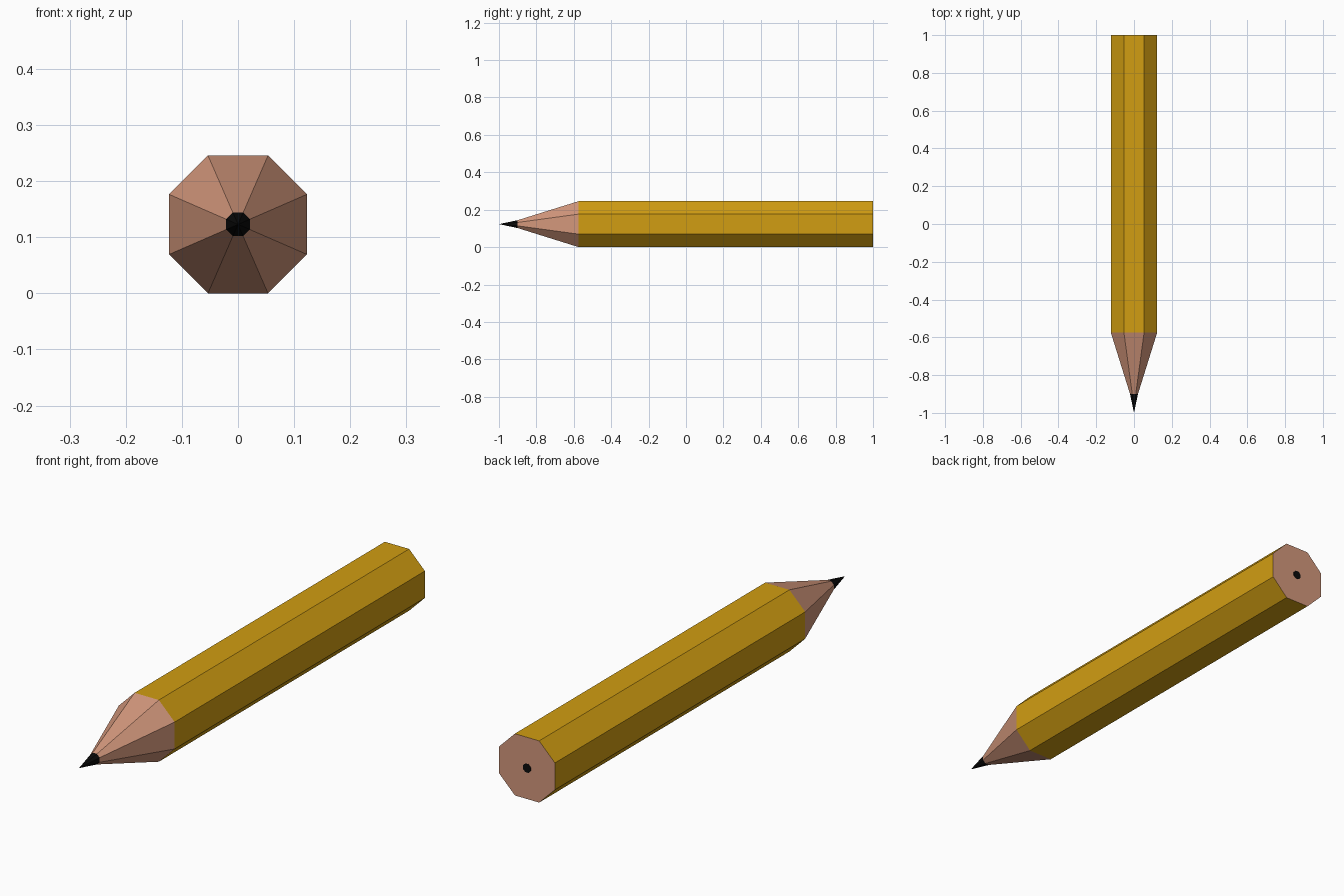
import bpy, bmesh

if "Cube" in bpy.data.objects:
    bpy.data.objects.remove(bpy.data.objects["Cube"])

CZ = 0.1228           # height of the pencil axis
APOTHEM = 0.1228      # half width across the flats
HALF_FLAT = 0.0535    # half length of a top or side facet


def material(name, rgb):
    m = bpy.data.materials.new(name)
    m.diffuse_color = (*rgb, 1)
    m.use_nodes = True
    m.node_tree.nodes["Principled BSDF"].inputs["Base Color"].default_value = m.diffuse_color
    return m


def octagon(r):
    """Eight-sided section with flats up, down, left and right."""
    f = r * HALF_FLAT / APOTHEM
    return [(r, -f), (r, f), (f, r), (-f, r), (-r, f), (-r, -f), (-f, -r), (f, -r)]


def loft(name, rings, mat, cap_front=False, cap_back=False):
    """Join octagonal rings given as (y, half width), front to back; width 0 is a point."""
    bm = bmesh.new()
    loops = []
    for y, r in rings:
        if r == 0:
            loops.append([bm.verts.new((0, y, CZ))] * 8)
        else:
            loops.append([bm.verts.new((x, y, CZ + z)) for x, z in octagon(r)])
    for a, b in zip(loops, loops[1:]):
        for i in range(8):
            j = (i + 1) % 8
            quad = [a[i], a[j], b[j], b[i]]
            bm.faces.new(list(dict.fromkeys(quad)))
    if cap_front:
        bm.faces.new(loops[0])
    if cap_back:
        bm.faces.new(loops[-1][::-1])
    me = bpy.data.meshes.new(name)
    bm.normal_update()
    bm.to_mesh(me)
    bm.free()
    me.materials.append(mat)
    ob = bpy.data.objects.new(name, me)
    bpy.context.collection.objects.link(ob)
    return ob


paint = material("yellow paint", (0.64, 0.34, 0.006))
wood = material("bare wood", (0.65, 0.31, 0.20))
graphite = material("black graphite", (0.003, 0.003, 0.003))

# painted barrel, sharpened wood, flat wooden end
loft("painted_barrel", [(-0.574, APOTHEM), (1.0, APOTHEM)], paint)
loft("sharpened_wood", [(-0.9, 0.021), (-0.574, APOTHEM)], wood)
loft("wooden_end", [(0.999, APOTHEM - 0.0002), (1.0, APOTHEM)], wood, cap_back=True)

# graphite point and the core showing at the flat end
loft("graphite_point", [(-1.0, 0), (-0.9, 0.021)], graphite)
loft("graphite_core_end", [(0.998, 0.017), (1.001, 0.017)], graphite, cap_back=True)

# faces point outward
for ob in bpy.context.collection.objects:
    bm = bmesh.new()
    bm.from_mesh(ob.data)
    for f in bm.faces:
        c = f.calc_center_median()
        out = f.normal.x * c.x + f.normal.z * (c.z - CZ)
        if abs(f.normal.y) > 0.99:
            out = f.normal.y * c.y
        if out < 0:
            f.normal_flip()
    bm.to_mesh(ob.data)
    bm.free()
